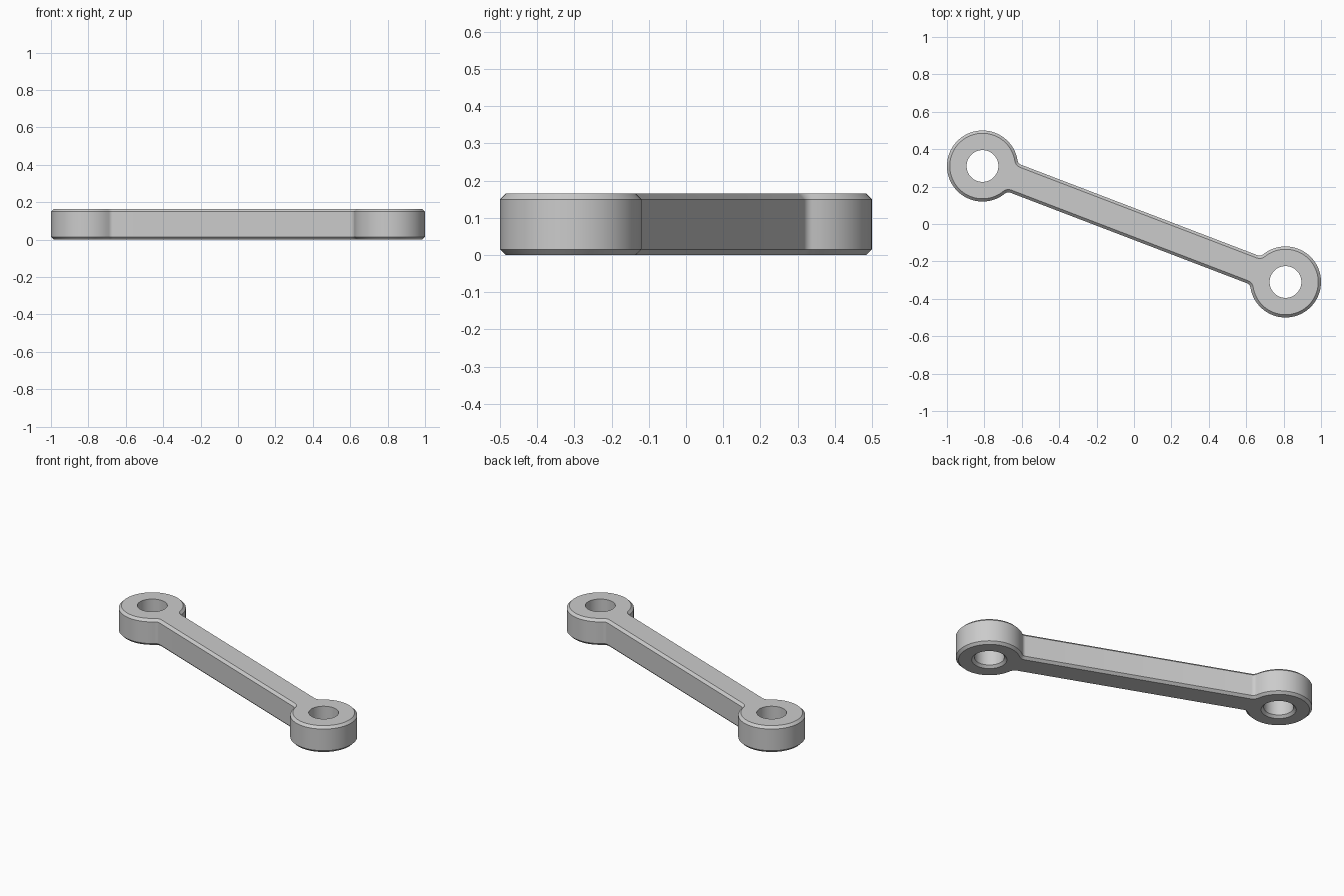
import bpy
import bmesh
from math import sin, cos, pi, atan2, hypot, sqrt

cube = bpy.data.objects.get("Cube")
if cube:
    bpy.data.objects.remove(cube, do_unlink=True)

# Main dimensions
EYE_X, EYE_Y = 0.81, -0.31      # eye centre; the other eye is opposite
HALF = hypot(EYE_X, EYE_Y)
TURN = atan2(EYE_Y, EYE_X)
EYE_R, HOLE_R = 0.19, 0.085
BAR_W, FILLET = 0.08, 0.03      # half width of the bar, neck radius
HEIGHT, CHAMFER = 0.165, 0.015


def arc(cx, cy, r, start, end, steps):
    angles = [start + (end - start) * i / steps for i in range(steps + 1)]
    return [(cx + r * cos(a), cy + r * sin(a)) for a in angles]


def outline(inset):
    """Counter-clockwise link outline: neck, eye, neck, then the same rotated."""
    reach = BAR_W + FILLET
    dx = sqrt((EYE_R + FILLET) ** 2 - reach ** 2)
    b = atan2(reach, dx)
    r = FILLET + inset
    pts = arc(HALF - dx, -reach, r, pi / 2, b, 6)[:-1]
    pts += arc(HALF, 0, EYE_R - inset, b - pi, pi - b, 56)
    pts += arc(HALF - dx, reach, r, -b, -pi / 2, 6)[1:]
    return pts + [(-x, -y) for x, y in pts]


def add_loop(bm, pts, z):
    verts = [bm.verts.new((x * cos(TURN) - y * sin(TURN),
                           x * sin(TURN) + y * cos(TURN), z)) for x, y in pts]
    for i, v in enumerate(verts):
        bm.edges.new((v, verts[(i + 1) % len(verts)]))
    return verts


def add_wall(bm, loops):
    for low, high in zip(loops, loops[1:]):
        n = len(low)
        for i in range(n):
            j = (i + 1) % n
            bm.faces.new((low[i], low[j], high[j], high[i]))


def loop_edges(bm, loop):
    return [bm.edges.get((v, loop[(i + 1) % len(loop)])) for i, v in enumerate(loop)]


bm = bmesh.new()

# Outer wall, chamfered at the top and bottom
outer = [add_loop(bm, outline(d), z) for d, z in (
    (CHAMFER, 0), (0, CHAMFER), (0, HEIGHT - CHAMFER), (CHAMFER, HEIGHT))]
walls = [outer]

# Eye holes, chamfered at the bottom only
for side in (-1, 1):
    walls.append([add_loop(bm, arc(side * HALF, 0, r, 0, 2 * pi, 48)[:-1], z)
                  for r, z in ((HOLE_R + CHAMFER, 0), (HOLE_R, CHAMFER), (HOLE_R, HEIGHT))])
for wall in walls:
    add_wall(bm, wall)

# Flat caps around the holes
for end, up in ((0, -1), (-1, 1)):
    edges = [e for wall in walls for e in loop_edges(bm, wall[end])]
    bmesh.ops.triangle_fill(bm, use_beauty=True, use_dissolve=False,
                            edges=edges, normal=(0, 0, up))
bmesh.ops.recalc_face_normals(bm, faces=bm.faces)

mesh = bpy.data.meshes.new("link_arm")
bm.to_mesh(mesh)
bm.free()

# Plain grey finish
color = (0.6, 0.6, 0.6, 1)
grey = bpy.data.materials.new("light grey")
grey.use_nodes = True
grey.diffuse_color = color
grey.node_tree.nodes["Principled BSDF"].inputs["Base Color"].default_value = color
mesh.materials.append(grey)

link = bpy.data.objects.new("link_arm", mesh)
bpy.context.collection.objects.link(link)
bpy.ops.object.select_all(action="DESELECT")
link.select_set(True)
bpy.context.view_layer.objects.active = link
bpy.ops.object.shade_smooth_by_angle(angle=pi / 6)
